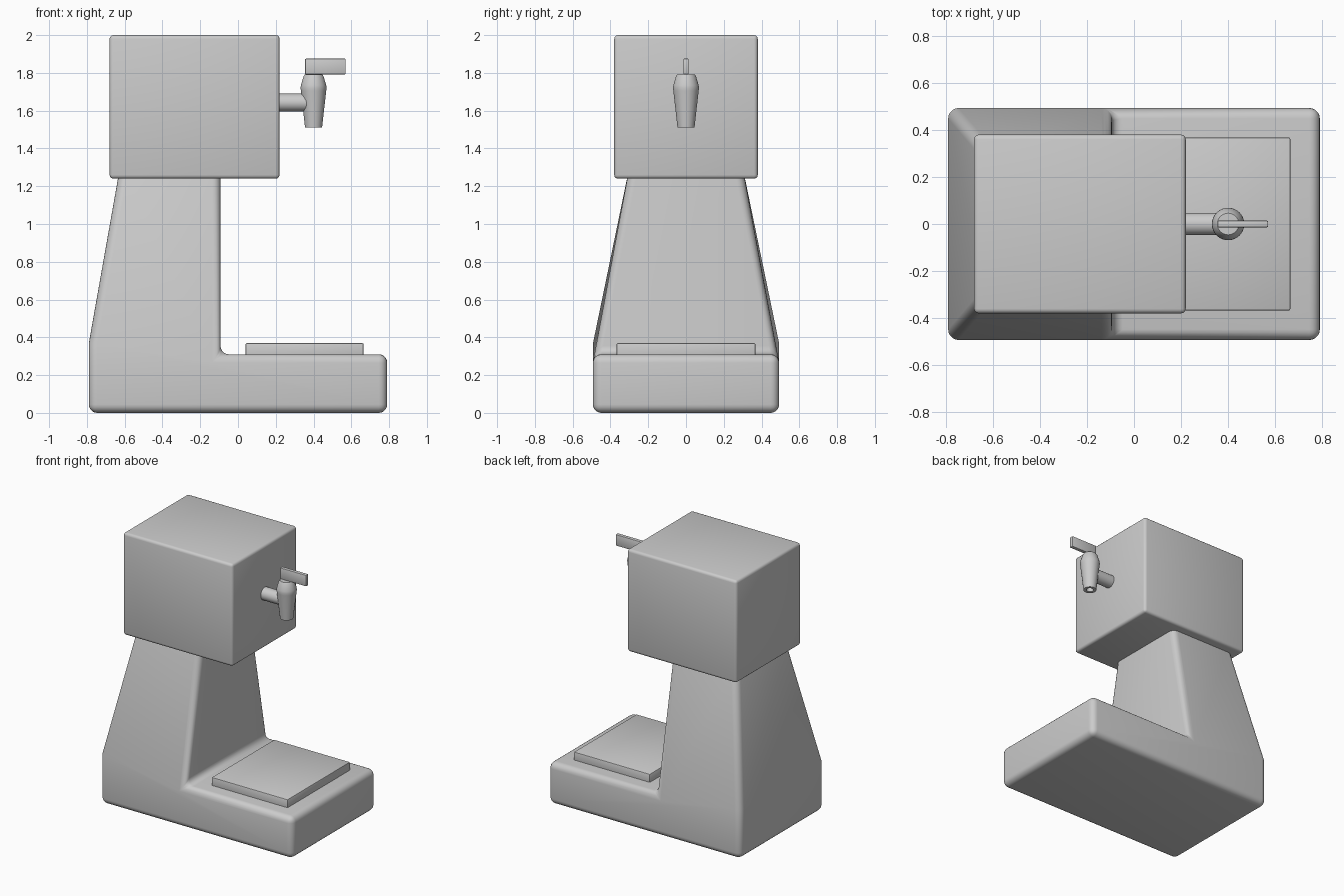
import bpy, bmesh, math
from mathutils import Matrix

if "Cube" in bpy.data.objects:
    bpy.data.objects.remove(bpy.data.objects["Cube"])


def finish(bm, name, bevel=0.0, segments=4):
    """Round the sharp edges, then turn the bmesh into a smooth shaded object."""
    bmesh.ops.recalc_face_normals(bm, faces=bm.faces)
    if bevel:
        sharp = [e for e in bm.edges if e.calc_face_angle(0) > math.radians(40)]
        bmesh.ops.bevel(bm, geom=sharp, offset=bevel, segments=segments,
                        profile=0.5, affect='EDGES', clamp_overlap=True)
    mesh = bpy.data.meshes.new(name)
    bm.to_mesh(mesh)
    bm.free()
    obj = bpy.data.objects.new(name, mesh)
    bpy.context.collection.objects.link(obj)
    bpy.ops.object.select_all(action='DESELECT')
    obj.select_set(True)
    bpy.context.view_layer.objects.active = obj
    bpy.ops.object.shade_smooth_by_angle(angle=math.radians(35))
    return obj


def box(name, x, y, z, bevel, segments=3):
    bm = bmesh.new()
    size = [b - a for a, b in (x, y, z)]
    mid = [(a + b) / 2 for a, b in (x, y, z)]
    bmesh.ops.create_cube(bm, size=1, matrix=Matrix.Translation(mid) @ Matrix.Diagonal((*size, 1)))
    return finish(bm, name, bevel, segments)


# L-shaped stand: flat base with a column that tapers upward (x, half width, z)
profile = [(-0.79, 0.493, 0), (0.79, 0.493, 0), (0.79, 0.493, 0.31), (-0.093, 0.493, 0.31),
           (-0.093, 0.300, 1.30), (-0.625, 0.300, 1.30), (-0.79, 0.493, 0.37)]
bm = bmesh.new()
near = [bm.verts.new((x, -w, z)) for x, w, z in profile]
far = [bm.verts.new((x, w, z)) for x, w, z in profile]
for side in (near, far):
    bm.faces.new([side[i] for i in (0, 1, 2, 3, 6)])
    bm.faces.new([side[i] for i in (3, 4, 5, 6)])
for i in range(len(profile)):
    j = (i + 1) % len(profile)
    bm.faces.new((near[i], near[j], far[j], far[i]))
finish(bm, "stand", 0.045, 5)

# Head and drip tray
box("head", (-0.68, 0.22), (-0.38, 0.38), (1.24, 2.0), 0.02)
box("drip_tray", (0.04, 0.665), (-0.368, 0.368), (0.28, 0.37), 0.008, 2)

# Pipe from the head to the tap
bm = bmesh.new()
bmesh.ops.create_cone(bm, cap_ends=True, segments=32, radius1=0.047, radius2=0.047, depth=0.19,
                      matrix=Matrix.Translation((0.285, 0, 1.643)) @ Matrix.Rotation(math.pi / 2, 4, 'Y'))
finish(bm, "pipe")

# Tap body, turned around its axis, with a recessed outlet
outline = [(0, 1.55), (0.025, 1.55), (0.025, 1.51), (0.045, 1.51), (0.067, 1.705),
           (0.069, 1.72), (0.067, 1.735), (0.053, 1.782), (0.046, 1.792), (0, 1.792)]
bm = bmesh.new()
pts = [bm.verts.new((0.4 + r, 0, z)) for r, z in outline]
edges = [bm.edges.new(pair) for pair in zip(pts, pts[1:])]
bmesh.ops.spin(bm, geom=pts + edges, cent=(0.4, 0, 0), axis=(0, 0, 1),
               angle=math.tau, steps=32, use_merge=True)
bmesh.ops.remove_doubles(bm, verts=bm.verts, dist=0.0001)
finish(bm, "tap_body")

# Lever on top of the tap
box("tap_lever", (0.355, 0.57), (-0.014, 0.014), (1.792, 1.875), 0.005, 2)
